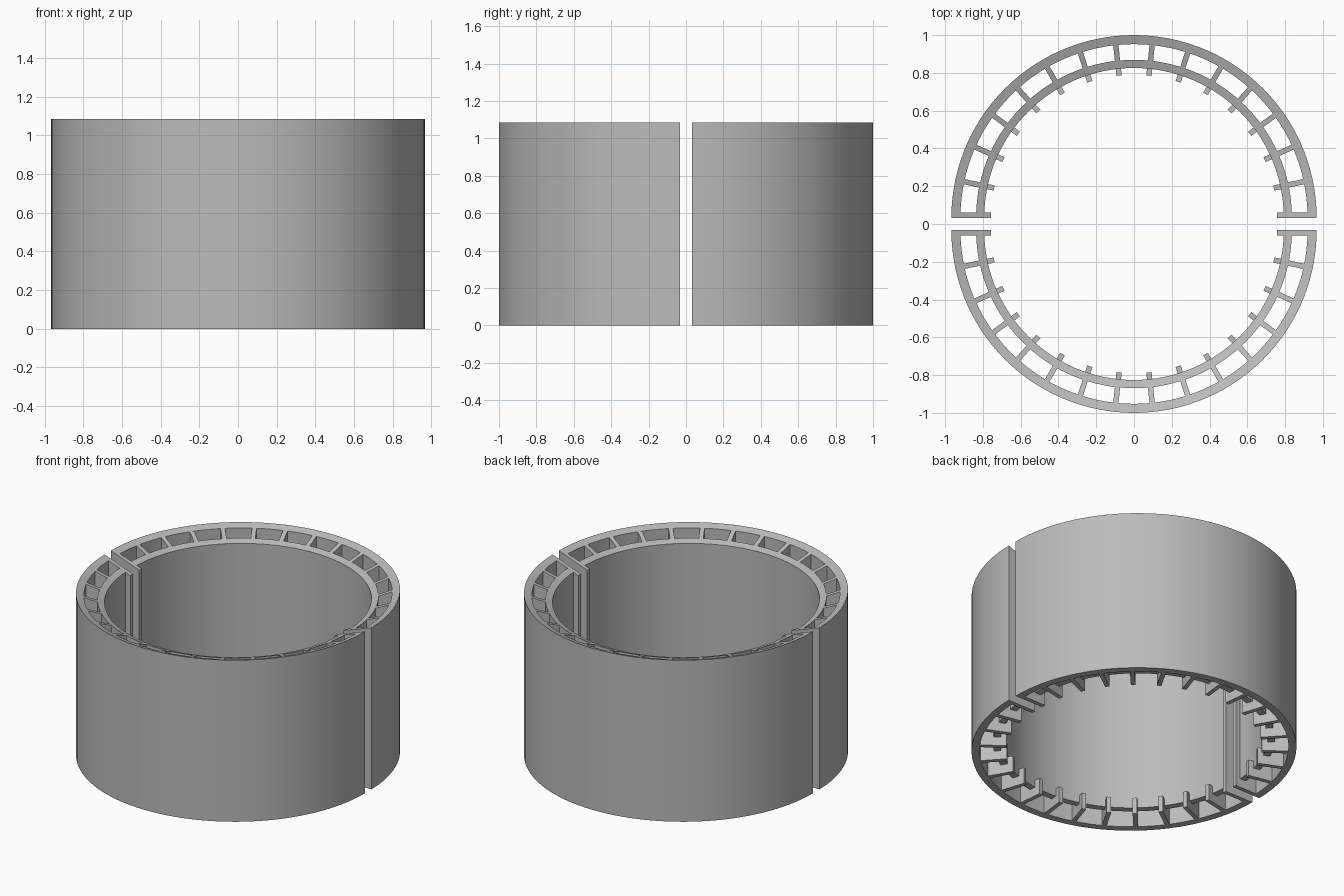
import bpy
import bmesh
from math import cos, sin, pi, radians

cube = bpy.data.objects.get("Cube")
if cube:
    bpy.data.objects.remove(cube, do_unlink=True)

HEIGHT, GAP, THICK = 1.085, 0.033, 0.028
R_OUT, R_OUT_IN, R_IN_OUT, R_IN, R_FIN = 0.967, 0.919, 0.836, 0.793, 0.757
LIFT, FIN_TOP = 0.06, 0.11
BAYS, STEPS = 15, 60

grey = bpy.data.materials.new("plain_grey")
grey.use_nodes = True
colour = (0.5, 0.5, 0.5, 1)
grey.diffuse_color = colour
grey.node_tree.nodes["Principled BSDF"].inputs["Base Color"].default_value = colour


def top(r):
    """Height of the rim, which slopes down towards the middle."""
    return HEIGHT - (R_OUT - r) * 0.355


def loft(bm, sections):
    """Join matching closed sections into a capped solid."""
    rings = [[bm.verts.new(p) for p in s] for s in sections]
    for a, b in zip(rings, rings[1:]):
        for i in range(len(a)):
            j = (i + 1) % len(a)
            bm.faces.new((a[i], a[j], b[j], b[i]))
    bm.faces.new(rings[0][::-1])
    bm.faces.new(rings[-1])


def wall(bm, r0, r1, bottom):
    """Half ring wall between two radii."""
    profile = [(r0, bottom), (r1, bottom), (r1, top(r1)), (r0, top(r0))]
    loft(bm, [[(r * cos(t), r * sin(t), z) for r, z in profile]
              for t in (pi * k / STEPS for k in range(STEPS + 1))])


def plate(bm, profile, angle, a, b):
    """Radial plate from a (r, z) profile, spanning offsets a to b sideways."""
    c, s = cos(angle), sin(angle)
    loft(bm, [[(r * c - o * s, r * s + o * c, z) for r, z in profile] for o in (a, b)])


def finish(bm, name, side):
    """Turn the mesh into an object on the back (0) or front (1) half."""
    bmesh.ops.recalc_face_normals(bm, faces=bm.faces[:])
    mesh = bpy.data.meshes.new(name)
    bm.to_mesh(mesh)
    bm.free()
    mesh.materials.append(grey)
    ob = bpy.data.objects.new(name, mesh)
    bpy.context.collection.objects.link(ob)
    ob.location.y = -GAP if side else GAP
    ob.rotation_euler.z = pi * side
    bpy.ops.object.select_all(action='DESELECT')
    ob.select_set(True)
    bpy.context.view_layer.objects.active = ob
    bpy.ops.object.shade_smooth_by_angle(angle=radians(15))


for side, label in enumerate(("back", "front")):
    # outer shell
    bm = bmesh.new()
    wall(bm, R_OUT_IN, R_OUT, 0)
    finish(bm, label + "_outer_wall", side)

    # inner shell, raised clear of the base
    bm = bmesh.new()
    wall(bm, R_IN, R_IN_OUT, LIFT)
    finish(bm, label + "_inner_wall", side)

    # ribs between the shells, each with a short foot pointing inwards
    bm = bmesh.new()
    a, b = R_IN_OUT - 0.006, R_OUT_IN + 0.004
    rib = [(R_FIN, 0), (b, 0), (b, top(b)), (a, top(a)), (a, FIN_TOP), (R_FIN, FIN_TOP)]
    for k in range(1, BAYS):
        plate(bm, rib, pi * k / BAYS, -THICK / 2, THICK / 2)
    finish(bm, label + "_ribs", side)

    # full-height end plates closing the half ring
    bm = bmesh.new()
    b = R_OUT - 0.004
    end = [(R_FIN, 0), (b, 0), (b, top(b)), (R_FIN, top(R_FIN))]
    plate(bm, end, 0, 0, THICK)
    plate(bm, end, pi, -THICK, 0)
    finish(bm, label + "_end_plates", side)
